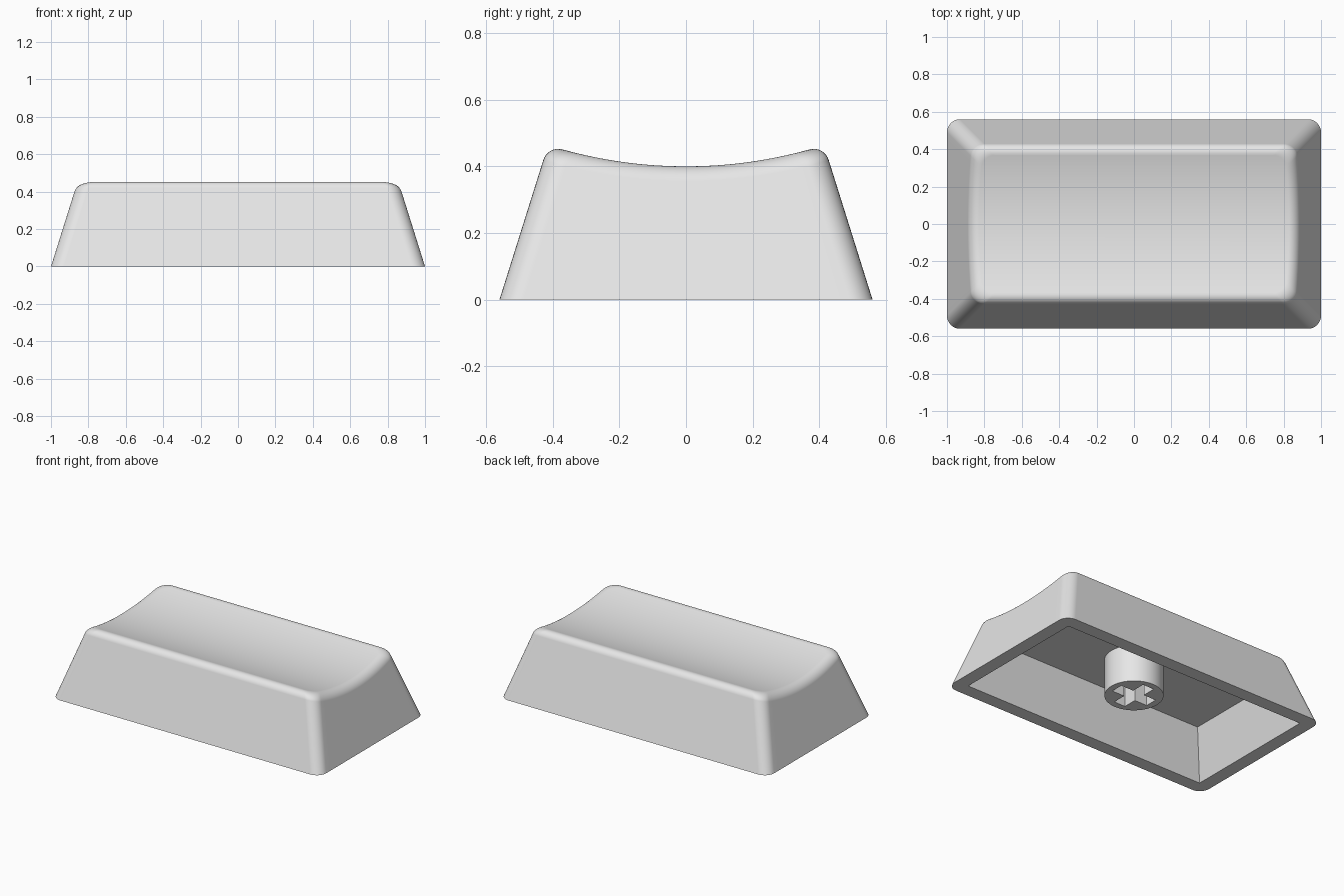
import bpy, bmesh, math

if "Cube" in bpy.data.objects:
    bpy.data.objects.remove(bpy.data.objects["Cube"])

HX, HY = 1.0, 0.56      # half size of the base
SLOPE = 0.314           # inward lean of the walls per unit height
CORNER = 0.07           # vertical corner radius
FILLET = 0.045          # top edge rounding
DISH_Z, DISH_R = 0.40, 1.375
WALL, CEILING = 0.09, 0.31

grey = bpy.data.materials.new("light_grey_plastic")
grey.diffuse_color = (0.8, 0.8, 0.8, 1)
grey.use_nodes = True
grey.node_tree.nodes["Principled BSDF"].inputs["Base Color"].default_value = grey.diffuse_color


def finish(name, bm):
    bmesh.ops.recalc_face_normals(bm, faces=bm.faces)
    mesh = bpy.data.meshes.new(name)
    bm.to_mesh(mesh)
    bm.free()
    mesh.materials.append(grey)
    ob = bpy.data.objects.new(name, mesh)
    bpy.context.collection.objects.link(ob)
    bpy.ops.object.select_all(action='DESELECT')
    ob.select_set(True)
    bpy.context.view_layer.objects.active = ob
    bpy.ops.object.shade_smooth_by_angle(angle=math.radians(30))
    weighted = ob.modifiers.new("weighted_normals", 'WEIGHTED_NORMAL')
    weighted.keep_sharp = True
    return ob


def outline(d, r):
    """Rounded rectangle inset by d; point i mirrors point n-1-i across x."""
    hx, hy = HX - d, HY - d
    arc = [math.radians(90 * k / 8) for k in range(9)]
    right = [(hx - r + r * math.sin(a), -hy + r - r * math.cos(a)) for a in arc]
    right += [(hx, (hy - r) * (2 * k / 24 - 1)) for k in range(1, 24)]
    right += [(hx - r + r * math.cos(a), hy - r + r * math.sin(a)) for a in arc]
    return right + [(-x, y) for x, y in reversed(right)]


def dish(y):
    return DISH_Z + DISH_R - math.sqrt(DISH_R ** 2 - y * y)


def flat_ring(d, r, z):
    return [(x, y, z) for x, y in outline(d, r)]


def fillet_column(i):
    """Rounded edge from the leaning wall into the dished top."""
    d = 0.13
    for _ in range(12):
        d = SLOPE * dish(outline(d, CORNER)[i][1])
    top = dish(outline(d + FILLET, CORNER)[i][1])
    pts = [(d - SLOPE * FILLET, d / SLOPE - FILLET), (d, d / SLOPE), (d + FILLET, top)]
    column = []
    for k in range(9):
        t = k / 8
        w = ((1 - t) ** 2, 2 * 0.75 * t * (1 - t), t * t)
        inset, z = (sum(a * p[j] for a, p in zip(w, pts)) / sum(w) for j in (0, 1))
        x, y = outline(inset, CORNER)[i]
        column.append((x, y, z))
    return column


# Key cap shell: cavity, bottom rim, walls, rounded edge
n = len(outline(0, CORNER))
columns = [fillet_column(i) for i in range(n)]
rings = [flat_ring(WALL + SLOPE * CEILING, 0, CEILING),
         flat_ring(WALL, 0, 0),
         flat_ring(0, CORNER, 0)]
rings += [list(ring) for ring in zip(*columns)]

bm = bmesh.new()
loops = [[bm.verts.new(p) for p in ring] for ring in rings]
for a, b in zip(loops, loops[1:]):
    for i in range(n):
        j = (i + 1) % n
        bm.faces.new((a[i], a[j], b[j], b[i]))
# Ceiling of the cavity and dished top, as strips across x
for loop in (loops[0], loops[-1]):
    for i in range(n // 2 - 1):
        bm.faces.new((loop[i], loop[i + 1], loop[n - 2 - i], loop[n - 1 - i]))
bmesh.ops.remove_doubles(bm, verts=bm.verts, dist=1e-5)
finish("key_cap_shell", bm)

# Stem: round post with a cross-shaped socket
STEM_R, STEM_Z, ARM, HALF = 0.178, 0.063, 0.135, 0.042
circle = [(STEM_R * math.cos(math.tau * k / 64), STEM_R * math.sin(math.tau * k / 64))
          for k in range(64)]
cross = []
for q in range(4):
    c, s = (1, 0, -1, 0)[q], (0, 1, 0, -1)[q]
    for x, y in ((ARM, -HALF), (ARM, HALF), (HALF, HALF)):
        cross.append((x * c - y * s, x * s + y * c))

bm = bmesh.new()
for shape in (circle, cross):
    vs = [bm.verts.new((x, y, STEM_Z)) for x, y in shape]
    for i, v in enumerate(vs):
        bm.edges.new((v, vs[(i + 1) % len(vs)]))
bmesh.ops.triangle_fill(bm, edges=bm.edges, use_beauty=True)
# Keep the socket open
for f in list(bm.faces):
    x, y, _ = f.calc_center_median()
    x, y = abs(x), abs(y)
    if (x < ARM and y < HALF) or (y < ARM and x < HALF):
        if all(math.hypot(v.co.x, v.co.y) < STEM_R - 0.01 for v in f.verts):
            bm.faces.remove(f)
ext = bmesh.ops.extrude_face_region(bm, geom=bm.faces[:], use_keep_orig=True)
for v in (g for g in ext["geom"] if isinstance(g, bmesh.types.BMVert)):
    v.co.z = CEILING + 0.01
finish("switch_stem", bm)
